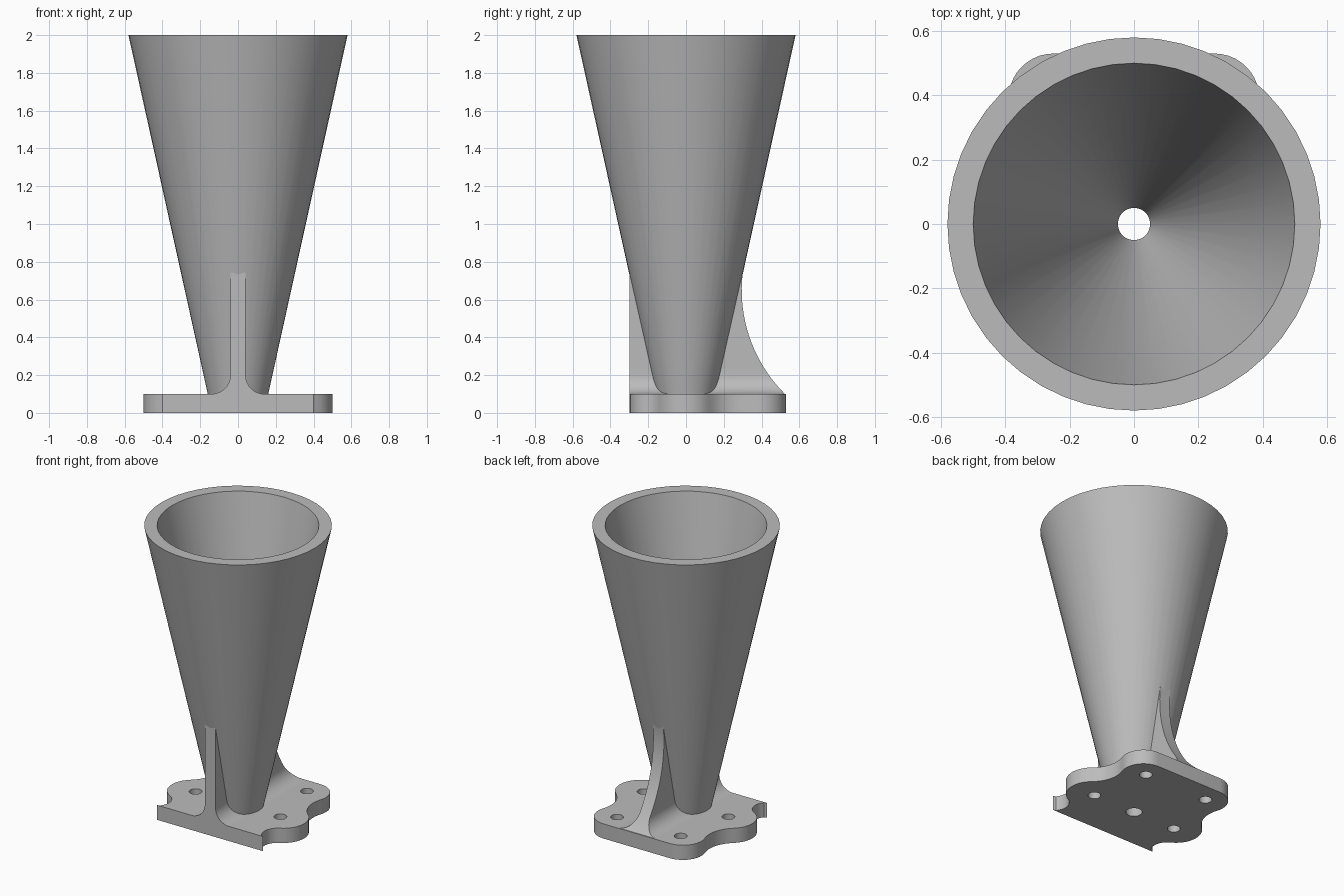
import bpy, bmesh
from math import atan2, cos, sin, pi, sqrt, radians

if "Cube" in bpy.data.objects:
    bpy.data.objects.remove(bpy.data.objects["Cube"])

grey = bpy.data.materials.new("light_grey")
grey.use_nodes = True
grey.diffuse_color = (0.5, 0.5, 0.5, 1)
grey.node_tree.nodes["Principled BSDF"].inputs["Base Color"].default_value = (0.5, 0.5, 0.5, 1)

SEG = 48
PLATE = 0.1     # plate thickness


def finish(bm, name):
    bmesh.ops.recalc_face_normals(bm, faces=bm.faces)
    mesh = bpy.data.meshes.new(name)
    bm.to_mesh(mesh)
    bm.free()
    mesh.materials.append(grey)
    obj = bpy.data.objects.new(name, mesh)
    bpy.context.collection.objects.link(obj)
    return obj


def loft(name, rings, caps=True, closed=False):
    """Skin a list of equal-length point rings."""
    bm = bmesh.new()
    loops = [[bm.verts.new(p) for p in ring] for ring in rings]
    pairs = list(zip(loops, loops[1:]))
    if closed:
        pairs.append((loops[-1], loops[0]))
    for a, b in pairs:
        for i in range(len(a)):
            j = (i + 1) % len(a)
            bm.faces.new((a[i], a[j], b[j], b[i]))
    if caps:
        bm.faces.new(loops[0])
        bm.faces.new(loops[-1])
    return finish(bm, name)


def circle(r, z, x=0, y=0, n=SEG):
    return [(x + r * cos(2 * pi * i / n), y + r * sin(2 * pi * i / n), z) for i in range(n)]


def cut(obj, cutters):
    """Subtract the cutters, bake the result and remove them."""
    for c in cutters:
        c.hide_render = True
        mod = obj.modifiers.new("cut", "BOOLEAN")
        mod.operation, mod.solver, mod.object = "DIFFERENCE", "EXACT", c
    deps = bpy.context.evaluated_depsgraph_get()
    mesh = bpy.data.meshes.new_from_object(obj.evaluated_get(deps))
    obj.modifiers.clear()
    obj.data = mesh
    for c in cutters:
        bpy.data.objects.remove(c)


def outer(z):
    return 0.138 + 0.221 * z


def inner(z):
    return 0.05 + 0.225 * z


def arc(c, r, start, end, n=12):
    """Short arc around c, from the direction of one point to that of another."""
    a0 = atan2(start[1] - c[1], start[0] - c[0])
    a1 = atan2(end[1] - c[1], end[0] - c[0])
    d = (a1 - a0 + pi) % (2 * pi) - pi
    return [(c[0] + r * cos(a0 + d * i / n), c[1] + r * sin(a0 + d * i / n)) for i in range(n + 1)]


# Base plate: straight front, two lobes per side joined by concave arcs
corner = (0.4, -0.3)
side, rear = (0.34, 0.0), (0.25, 0.39)
notch_front, notch_rear = (0.46, -0.23), (0.571, 0.277)
half = [corner]
half += arc(notch_front, 0.1, corner, side)[1:]
half += arc(side, 0.16, notch_front, notch_rear)[1:]
half += arc(notch_rear, 0.2, side, rear)[1:]
half += arc(rear, 0.14, notch_rear, (rear[0], 1))[1:]
outline = half + [(-x, y) for x, y in reversed(half)]
plate = loft("base_plate", [[(x, y, z) for x, y in outline] for z in (0, PLATE)])

# Bolt holes and the centre bore
cutters = [loft("bore_cutter", [circle(inner(z), z) for z in (-0.05, 0.2)])]
for s in (-1, 1):
    for x, y in ((0.32, 0.0), (0.24, 0.4)):
        cutters.append(loft("hole_cutter", [circle(0.04, z, s * x, y, 24) for z in (-0.05, 0.2)]))
cut(plate, cutters)

# Hollow cone
horn = loft("cone", [circle(outer(PLATE), PLATE), circle(outer(2), 2),
                     circle(inner(2), 2), circle(inner(PLATE), PLATE)], caps=False, closed=True)

# Upright rib through the cone: flared foot, straight front, hollow-curved back
FLARE, SWEEP = 0.1, 0.775
levels = [PLATE + FLARE * (1 - cos(pi / 2 * i / 10)) for i in range(11)]
levels += [0.2 + 0.57 * i / 16 for i in range(1, 17)]
rings = []
for z in levels:
    rise = min((z - PLATE) / FLARE, 1)
    w = 0.04 + FLARE * (1 - sqrt(max(0, 1 - (1 - rise) ** 2)))
    back = 0.295 + SWEEP - sqrt(SWEEP ** 2 - (z - 0.65) ** 2)
    rings.append([(-w, -0.3, z), (w, -0.3, z), (w, back, z), (-w, back, z)])
rib = loft("support_rib", rings)
# Open the rib inside the cone wall
cut(rib, [loft("rib_cutter", [circle((inner(z) + outer(z)) / 2, z) for z in (0, 1)])])

for obj in (plate, horn, rib):
    bpy.ops.object.select_all(action="DESELECT")
    obj.select_set(True)
    bpy.context.view_layer.objects.active = obj
    bpy.ops.object.shade_smooth_by_angle(angle=radians(30))
